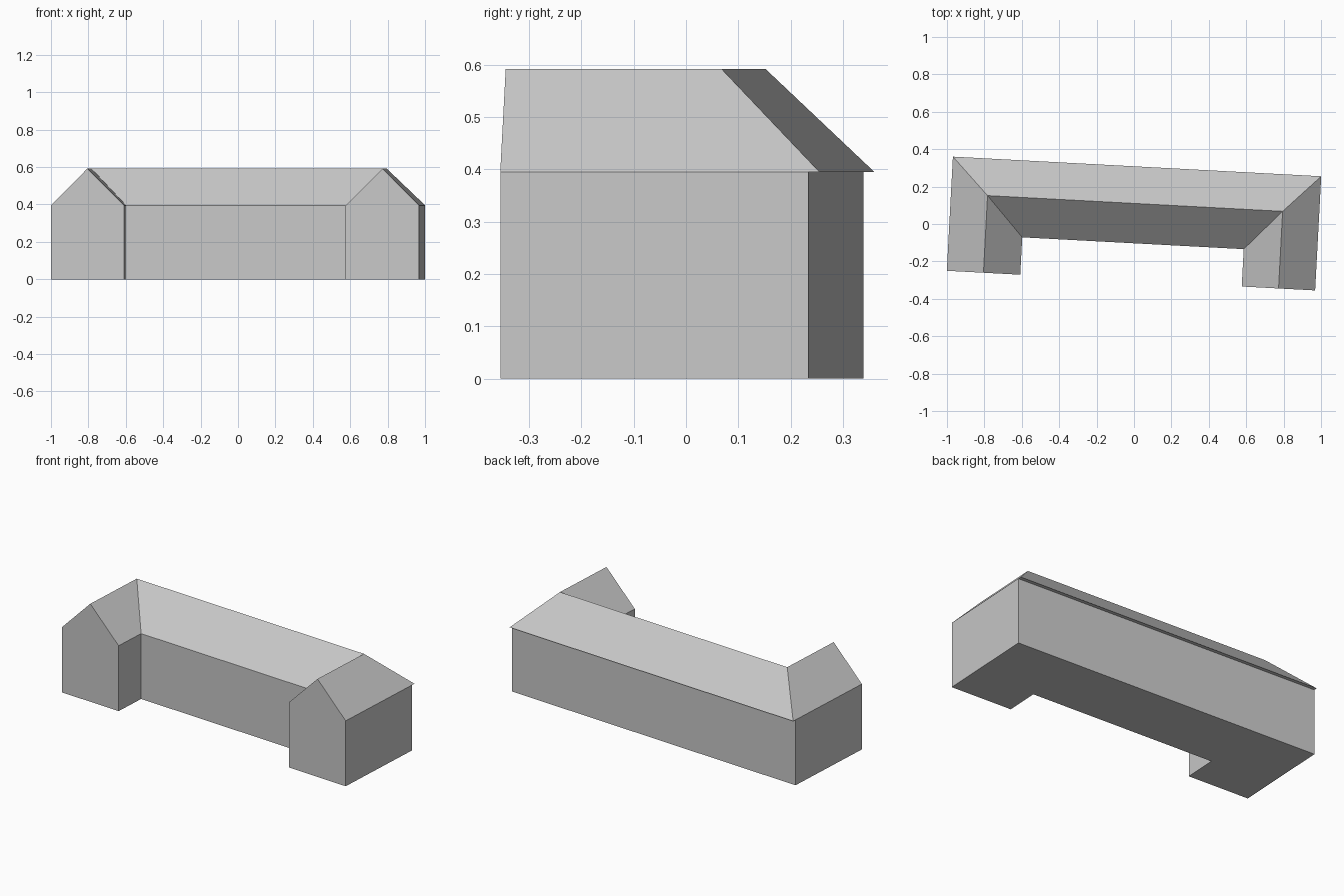
import bpy
import bmesh
import math
from mathutils import Matrix

cube = bpy.data.objects.get("Cube")
if cube:
    bpy.data.objects.remove(cube, do_unlink=True)

EAVE, RIDGE = 0.395, 0.592                  # heights
OUTER, INNER, MID = 0.986, 0.593, 0.79      # wing x: outer wall, court wall, ridge
FRONT, COURT, SPINE = -0.303, -0.103, 0.11  # y: wing front, court wall, main ridge
WALL_BACK, EAVE_BACK = 0.287, 0.308         # the roof overhangs the back wall
TURN = math.radians(-3.05)

grey = bpy.data.materials.new("light grey")
grey.use_nodes = True
color = (0.58, 0.58, 0.58, 1)
grey.diffuse_color = color
grey.node_tree.nodes["Principled BSDF"].inputs["Base Color"].default_value = color


def outline(back):
    """Half of the U-shaped plan, from the middle of the back to the court."""
    return [(0, back), (OUTER, back), (OUTER, FRONT),
            (INNER, FRONT), (INNER, COURT), (0, COURT)]


def mirrored_part(name, faces):
    """Make half a part from polygons, mirror it and turn it on the site."""
    bm = bmesh.new()
    for points in faces:
        bm.faces.new([bm.verts.new(p) for p in points])
    bmesh.ops.remove_doubles(bm, verts=bm.verts, dist=0.0005)
    other = bmesh.ops.duplicate(bm, geom=bm.verts[:] + bm.edges[:] + bm.faces[:])["geom"]
    bmesh.ops.scale(bm, vec=(-1, 1, 1),
                    verts=[g for g in other if isinstance(g, bmesh.types.BMVert)])
    bmesh.ops.reverse_faces(bm, faces=[g for g in other if isinstance(g, bmesh.types.BMFace)])
    bmesh.ops.remove_doubles(bm, verts=bm.verts, dist=0.0005)
    # Join the two halves of each flat face
    bmesh.ops.dissolve_limit(bm, angle_limit=0.01, verts=bm.verts, edges=bm.edges)
    bmesh.ops.recalc_face_normals(bm, faces=bm.faces)
    bm.transform(Matrix.Rotation(TURN, 4, "Z"))
    mesh = bpy.data.meshes.new(name)
    bm.to_mesh(mesh)
    bm.free()
    mesh.materials.append(grey)
    obj = bpy.data.objects.new(name, mesh)
    bpy.context.collection.objects.link(obj)
    return obj


# Walls and floor, open under the roof
plan = outline(WALL_BACK)
walls = [[(*a, 0), (*b, 0), (*b, EAVE), (*a, EAVE)] for a, b in zip(plan, plan[1:])]
walls.append([(*p, 0) for p in plan])
mirrored_part("walls", walls)

# Roof with mitred ridges, flush gables and a flat soffit
eaves = [(*p, EAVE) for p in outline(EAVE_BACK)]
back_mid, back_corner, front_outer, front_inner, court_corner, court_mid = eaves
ridge_mid = (0, SPINE, RIDGE)
ridge_corner = (MID, SPINE, RIDGE)
ridge_front = (MID, FRONT, RIDGE)
mirrored_part("roof", [
    [back_mid, back_corner, ridge_corner, ridge_mid],
    [back_corner, front_outer, ridge_front, ridge_corner],
    [front_outer, front_inner, ridge_front],
    [front_inner, court_corner, ridge_corner, ridge_front],
    [court_corner, court_mid, ridge_mid, ridge_corner],
    eaves,
])
